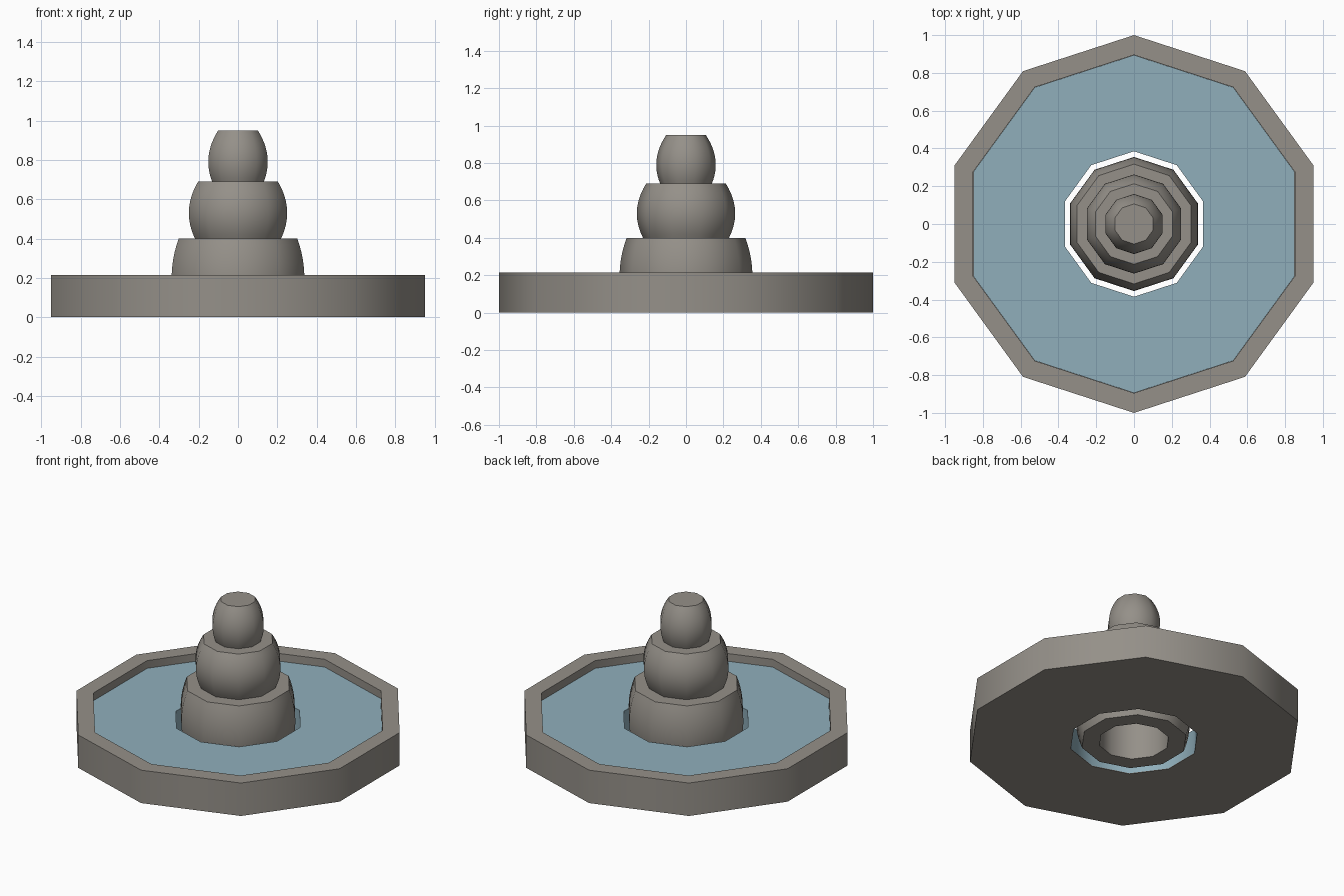
import bpy, bmesh, math

if "Cube" in bpy.data.objects:
    bpy.data.objects.remove(bpy.data.objects["Cube"])

SIDES = 10


def material(name, rgb):
    m = bpy.data.materials.new(name)
    m.diffuse_color = (*rgb, 1.0)
    m.use_nodes = True
    m.node_tree.nodes["Principled BSDF"].inputs["Base Color"].default_value = m.diffuse_color
    return m


STONE = material("warm grey stone", (0.30, 0.28, 0.25))
WATER = material("pale blue water", (0.28, 0.43, 0.50))


def lathe(name, profile, mat):
    """Spin a closed (radius, height) profile into a ten-sided part.
    A radius of zero ends the profile in a flat cap."""
    bm = bmesh.new()
    rings = []
    for r, z in profile:
        if r == 0:
            rings.append([bm.verts.new((0, 0, z))] * SIDES)
        else:
            rings.append([bm.verts.new((r * math.cos(a), r * math.sin(a), z))
                          for a in (math.pi / 2 + math.tau * i / SIDES
                                    for i in range(SIDES))])
    for k in range(len(rings)):
        lo, hi = rings[k], rings[(k + 1) % len(rings)]
        for i in range(SIDES):
            j = (i + 1) % SIDES
            corners = list(dict.fromkeys((lo[i], lo[j], hi[j], hi[i])))
            if len(corners) > 2:
                bm.faces.new(corners)
    bmesh.ops.recalc_face_normals(bm, faces=bm.faces[:])
    mesh = bpy.data.meshes.new(name)
    bm.to_mesh(mesh)
    bm.free()
    mesh.materials.append(mat)
    ob = bpy.data.objects.new(name, mesh)
    bpy.context.collection.objects.link(ob)
    bpy.context.view_layer.objects.active = ob
    ob.select_set(True)
    bpy.ops.object.shade_smooth_by_angle(angle=math.radians(40))
    ob.select_set(False)
    return ob


def bulge(z0, z1, mid, r_max, drop, half, steps=12):
    """Barrel-shaped outline from z0 up to z1, widest at mid."""
    zs = [z0 + (z1 - z0) * i / steps for i in range(steps + 1)]
    return [(r_max - drop * ((z - mid) / half) ** 2, z) for z in zs]


# Basin rim and thin floor with a central opening
lathe("basin_rim", [(1.0, 0), (1.0, 0.215), (0.895, 0.215), (0.895, 0)], STONE)
lathe("basin_floor", [(0.895, 0), (0.895, 0.004), (0.385, 0.004), (0.385, 0)], STONE)

# Water ring, leaving a gap round the column
lathe("water", [(0.894, 0.004), (0.894, 0.165), (0.385, 0.165), (0.385, 0.004)], WATER)

# Three barrel tiers; the lowest is open underneath
lathe("lower_tier",
      bulge(0, 0.4, 0.2, 0.355, 0.038, 0.2) + [(0.21, 0.4), (0.21, 0)], STONE)
lathe("middle_tier",
      [(0, 0.395)] + bulge(0.395, 0.69, 0.53, 0.263, 0.05, 0.16) + [(0, 0.69)], STONE)
lathe("upper_tier",
      [(0, 0.685)] + bulge(0.685, 0.95, 0.79, 0.159, 0.053, 0.16) + [(0, 0.95)], STONE)
